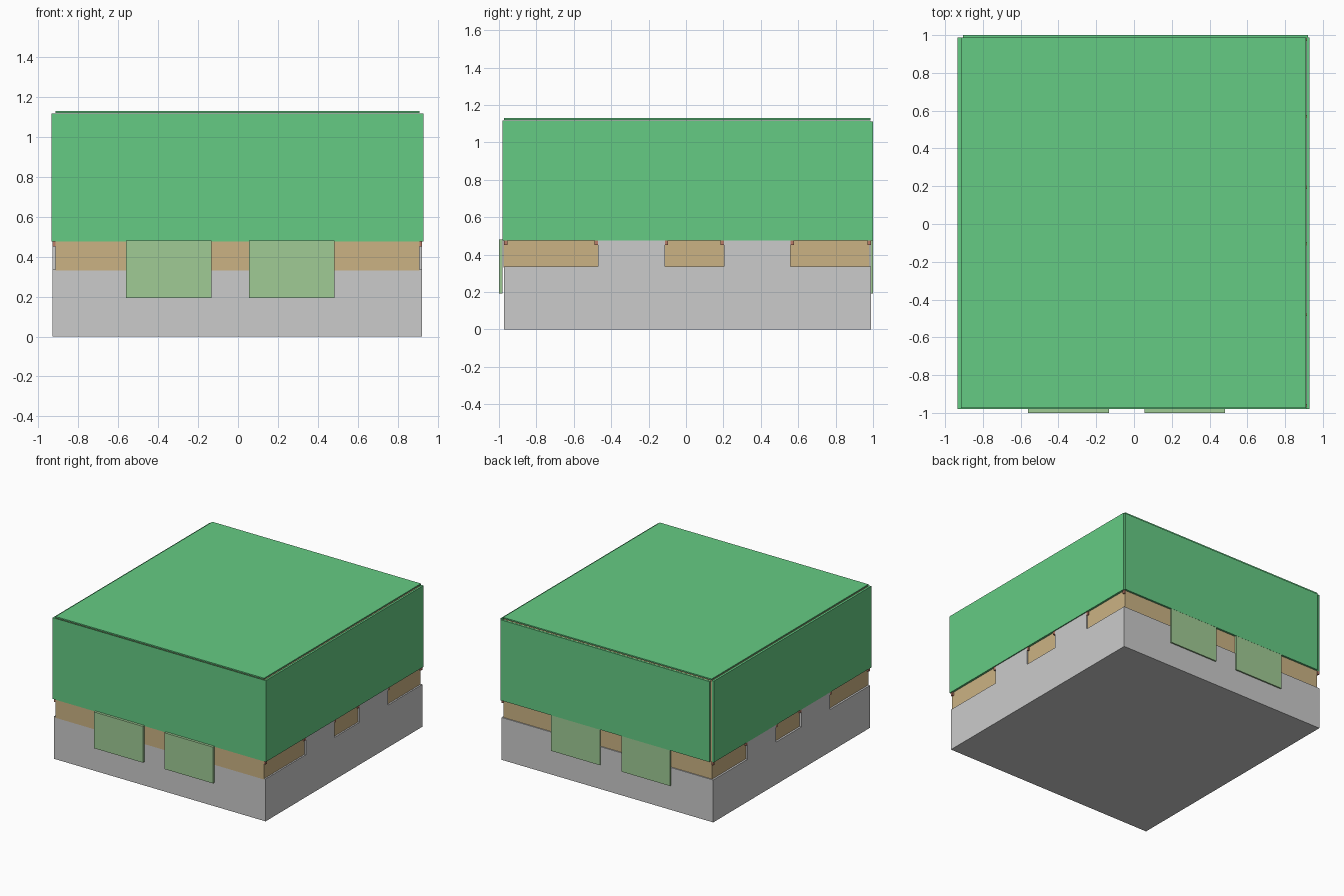
import bpy, bmesh

if "Cube" in bpy.data.objects:
    bpy.data.objects.remove(bpy.data.objects["Cube"])


def material(name, rgb):
    m = bpy.data.materials.new(name)
    m.diffuse_color = (*rgb, 1)
    m.use_nodes = True
    m.node_tree.nodes["Principled BSDF"].inputs["Base Color"].default_value = m.diffuse_color
    return m


GREEN = material("green", (0.13, 0.60, 0.23))
PALE = material("pale_green", (0.35, 0.60, 0.30))
TAN = material("tan", (0.60, 0.45, 0.23))
RUST = material("rust", (0.50, 0.20, 0.14))


def finish(name, bm, mat):
    bmesh.ops.recalc_face_normals(bm, faces=bm.faces)
    me = bpy.data.meshes.new(name)
    bm.to_mesh(me)
    bm.free()
    if mat:
        me.materials.append(mat)
    ob = bpy.data.objects.new(name, me)
    bpy.context.collection.objects.link(ob)
    return ob


def box(name, xs, ys, zs, mat=None):
    bm = bmesh.new()
    bmesh.ops.create_cube(bm, size=1)
    for v in bm.verts:
        v.co = [(r[0] + r[1]) / 2 + c * (r[1] - r[0]) for c, r in zip(v.co, (xs, ys, zs))]
    return finish(name, bm, mat)


def side_profile(name, x0, x1, pts):
    bm = bmesh.new()
    face = bm.faces.new([bm.verts.new((x0, y, z)) for y, z in pts])
    ext = bmesh.ops.extrude_face_region(bm, geom=[face])
    verts = [g for g in ext["geom"] if isinstance(g, bmesh.types.BMVert)]
    bmesh.ops.translate(bm, verts=verts, vec=(x1 - x0, 0, 0))
    return finish(name, bm, None)


LOW, HIGH = 0.335, 0.475
NOTCHES = [(-0.972, -0.47), (-0.113, 0.203), (0.56, 0.988)]

# Grey tray: floor, low end walls and castellated side walls
box("tray_floor", (-0.915, 0.91), (-0.96, 0.975), (0, 0.015))
box("tray_front_wall", (-0.915, 0.91), (-0.972, -0.955), (0, LOW))
box("tray_back_wall", (-0.915, 0.91), (0.973, 0.988), (0, LOW))
profile = [(-0.972, 0), (0.988, 0), (0.988, LOW), (0.56, LOW), (0.56, HIGH), (0.203, HIGH),
           (0.203, LOW), (-0.113, LOW), (-0.113, HIGH), (-0.47, HIGH), (-0.47, LOW), (-0.972, LOW)]
for side, x0, x1 in (("left", -0.93, -0.915), ("right", 0.91, 0.922)):
    side_profile(f"tray_{side}_wall", x0, x1, profile)
    # Small clips in the upper corners of the notches
    for i, (a, b) in enumerate(NOTCHES):
        box(f"{side}_clip_{i}a", (x0, x1), (a, a + 0.018), (0.45, HIGH), RUST)
        box(f"{side}_clip_{i}b", (x0, x1), (b - 0.018, b), (0.45, HIGH), RUST)

# Tan inner box, seen through the notches
box("inner_box", (-0.915, 0.91), (-0.976, 0.98), (0.33, 1.11), TAN)

# Green cover panels
box("front_panel", (-0.935, 0.93), (-0.98, -0.974), (HIGH, 1.118), GREEN)
box("left_panel", (-0.935, -0.917), (-0.974, 0.987), (HIGH, 1.118), GREEN)
box("right_panel", (0.914, 0.93), (-0.974, 0.987), (HIGH, 1.118), GREEN)
box("back_panel", (-0.905, 0.922), (0.985, 1.0), (HIGH, 1.112), GREEN)
box("top_panel", (-0.915, 0.91), (-0.974, 0.987), (1.12, 1.13), GREEN)

# Pale locking tabs at front and back
for i, xs in enumerate(((-0.56, -0.133), (0.055, 0.482))):
    box(f"front_tab_{i}", xs, (-1.0, -0.98), (0.193, 0.48), PALE)
    box(f"back_tab_{i}", xs, (0.987, 0.999), (0.193, 0.48), PALE)
